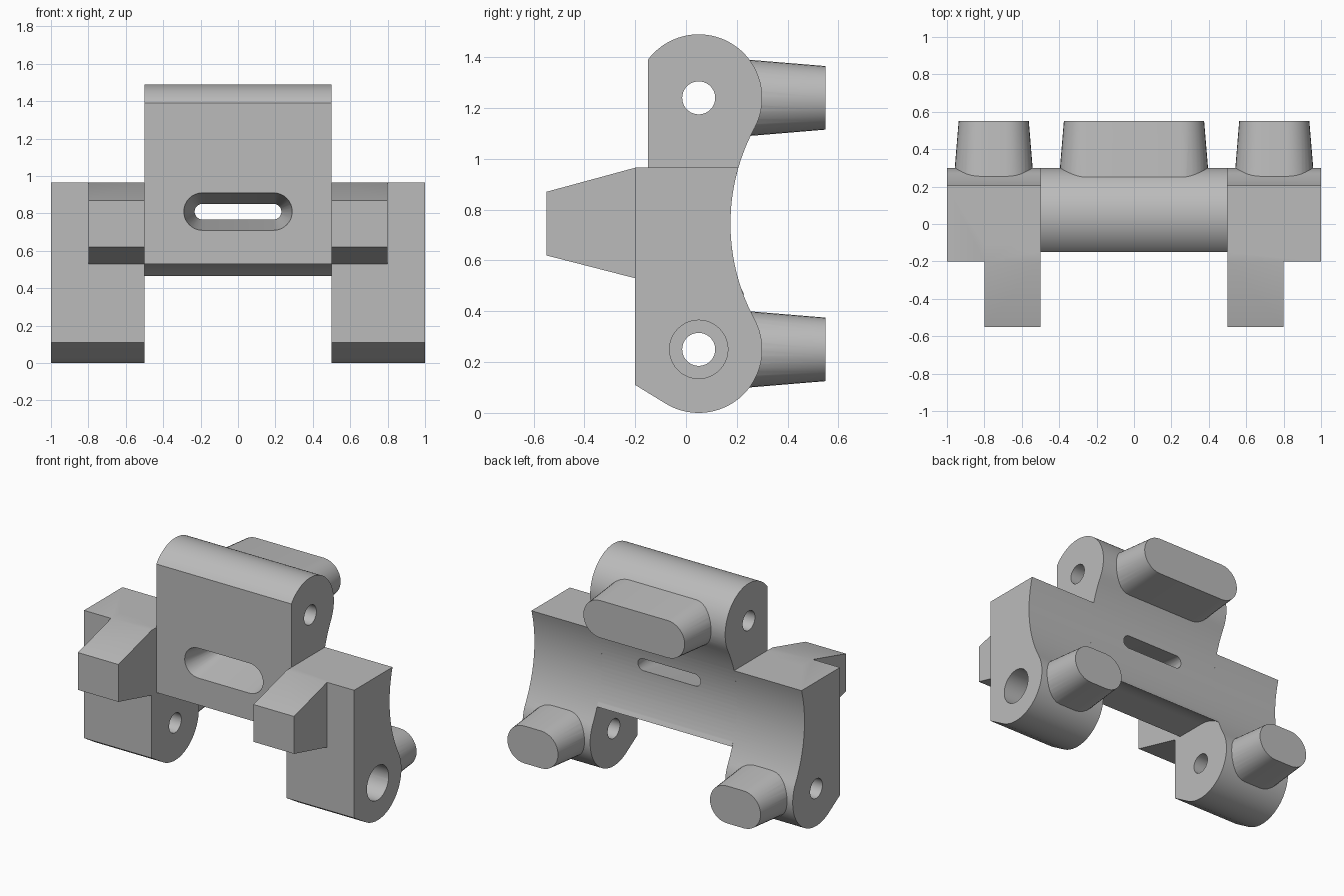
import bpy, bmesh
from math import sin, cos, pi, radians, hypot, atan2, acos, asin, sqrt

cube = bpy.data.objects.get("Cube")
if cube:
    bpy.data.objects.remove(cube, do_unlink=True)

grey = bpy.data.materials.new("plain_grey")
grey.use_nodes = True
colour = (0.5, 0.5, 0.5, 1)
grey.diffuse_color = colour
grey.node_tree.nodes["Principled BSDF"].inputs["Base Color"].default_value = colour

# Shared layout in the side plane (y, z)
PIN_Y, LOW_Z, HIGH_Z, R = 0.05, 0.25, 1.24, 0.25
MID_Z = (LOW_Z + HIGH_Z) / 2
SHELF_Z, PIN_R, CLEARANCE = 0.965, 0.065, 0.28
SADDLE_R = 0.792
SADDLE_Y = 0.175 + SADDLE_R


def loft(name, ring_a, ring_b):
    """Closed solid between two matching rings of points."""
    bm = bmesh.new()
    a = [bm.verts.new(p) for p in ring_a]
    b = [bm.verts.new(p) for p in ring_b]
    bm.faces.new(a)
    bm.faces.new(b)
    for i in range(len(a)):
        j = (i + 1) % len(a)
        bm.faces.new((a[i], a[j], b[j], b[i]))
    bmesh.ops.recalc_face_normals(bm, faces=bm.faces)
    mesh = bpy.data.meshes.new(name)
    bm.to_mesh(mesh)
    bm.free()
    mesh.materials.append(grey)
    obj = bpy.data.objects.new(name, mesh)
    bpy.context.collection.objects.link(obj)
    return obj


def extrude_x(name, profile, x0, x1):
    return loft(name, [(x0, y, z) for y, z in profile], [(x1, y, z) for y, z in profile])


def arc(cy, cz, r, start, end, n=24):
    return [(cy + r * cos(start + (end - start) * i / n),
             cz + r * sin(start + (end - start) * i / n)) for i in range(n + 1)]


def circle(z, r):
    return arc(PIN_Y, z, r, 0, 2 * pi, 40)[:-1]


def slot_ring(x, z, half, r, y):
    """Stadium outline facing along y."""
    right = arc(x + half, z, r, -pi / 2, pi / 2, 16)
    left = arc(x - half, z, r, pi / 2, 3 * pi / 2, 16)
    return [(px, y, pz) for px, pz in right + left]


def combine(target, tool, operation):
    mod = target.modifiers.new(tool.name, 'BOOLEAN')
    mod.operation, mod.object, mod.solver = operation, tool, 'EXACT'
    bpy.context.view_layer.objects.active = target
    bpy.ops.object.modifier_apply(modifier=mod.name)
    bpy.data.objects.remove(tool, do_unlink=True)


# Tangent angle between knuckle and saddle, and saddle angle at a given height
tangent = atan2(MID_Z - LOW_Z, SADDLE_Y - PIN_Y)


def saddle(z0, z1):
    a0, a1 = [pi - asin((z - MID_Z) / SADDLE_R) for z in (z0, z1)]
    return arc(SADDLE_Y, MID_Z, SADDLE_R, a0, a1)


join_low = LOW_Z + R * sin(tangent)
join_high = HIGH_Z - R * sin(tangent)

# Centre block with the upper knuckle, relieved below for the mating knuckle
under_z = 0.465
relief_end = asin((under_z - LOW_Z) / CLEARANCE)
front_y = -0.15
knuckle_top = pi - acos((PIN_Y - front_y) / R)
profile = arc(PIN_Y, LOW_Z, CLEARANCE, pi / 2, relief_end, 12)
profile += saddle(under_z, join_high)[1:]
profile += arc(PIN_Y, HIGH_Z, R, -tangent, knuckle_top, 40)[1:]
profile += [(front_y, LOW_Z + CLEARANCE)]
body = extrude_x("hinge_bracket", profile, -0.5, 0.5)

# Leg profile: lower knuckle, front chamfer and flat top
chamfer_z, leg_front = 0.11, -0.2
dy, dz = leg_front - PIN_Y, chamfer_z - LOW_Z
chamfer_angle = atan2(dz, dy) + acos(R / hypot(dy, dz))
leg_profile = [(leg_front, SHELF_Z), (leg_front, chamfer_z)]
leg_profile += arc(PIN_Y, LOW_Z, R, chamfer_angle, tangent, 40)
leg_profile += saddle(join_low, SHELF_Z)[1:]

# Front lug profile, sunk into the leg
lug_profile = [(-0.1, SHELF_Z), (leg_front, SHELF_Z), (-0.55, 0.87),
               (-0.55, 0.62), (leg_front, 0.53), (-0.1, 0.53)]


def peg(name, x, z, half):
    return loft(name, slot_ring(x, z, half, 0.154, 0.2), slot_ring(x, z, half, 0.125, 0.55))


for side in (-1, 1):
    combine(body, extrude_x("leg", leg_profile, side * 0.5, side), 'UNION')
    combine(body, extrude_x("front_lug", lug_profile, side * 0.5, side * 0.8), 'UNION')
    combine(body, peg("lower_peg", side * 0.75, LOW_Z, 0.0625), 'UNION')
combine(body, peg("upper_peg", 0, HIGH_Z, 0.25), 'UNION')

# Pin holes, one-sided counterbore and tapered slot
for z in (LOW_Z, HIGH_Z):
    combine(body, extrude_x("pin_hole", circle(z, PIN_R), -1.2, 1.2), 'DIFFERENCE')
combine(body, extrude_x("counterbore", circle(LOW_Z, 0.115), 0.75, 1.2), 'DIFFERENCE')
slot = loft("tapered_slot", slot_ring(0, 0.81, 0.19, 0.109, -0.2),
            slot_ring(0, 0.81, 0.19, 0.029, 0.25))
combine(body, slot, 'DIFFERENCE')

# Smooth the curved walls, keep the edges crisp
bpy.ops.object.select_all(action='DESELECT')
body.select_set(True)
bpy.context.view_layer.objects.active = body
bpy.ops.object.shade_smooth_by_angle(angle=radians(20))
